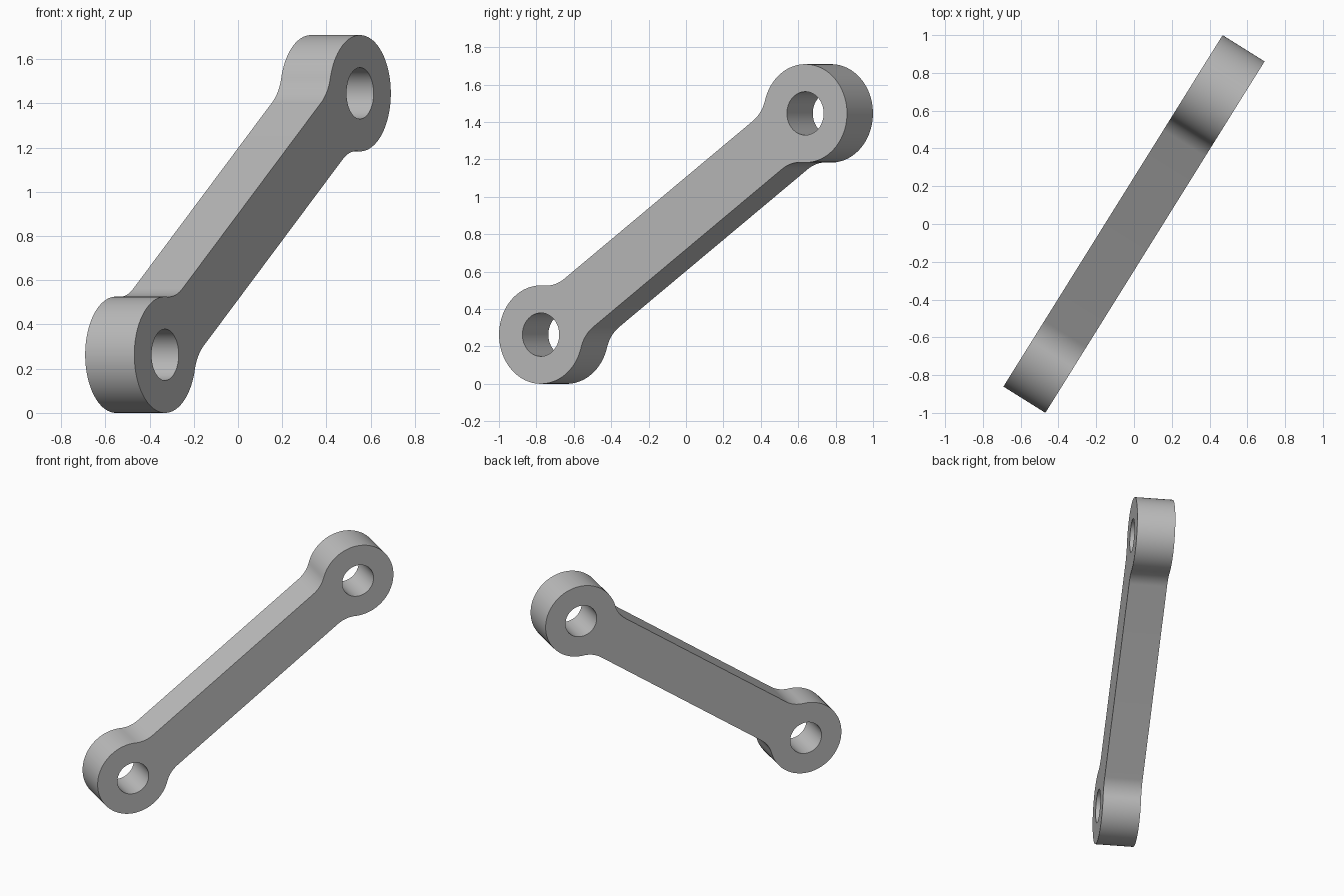
import bpy, bmesh
from math import sin, cos, asin, sqrt, pi, radians
from mathutils import Matrix, Vector

cube = bpy.data.objects.get("Cube")
if cube:
    bpy.data.objects.remove(cube)

EYE_R, HOLE_R, BAR_H, FILLET = 0.263, 0.116, 0.158, 0.2
LOW = Vector((-0.441, -0.707, 0.263))
HIGH = Vector((0.441, 0.707, 1.446))
THICK = 0.262
half = (HIGH - LOW).length / 2


def arc(cx, cy, r, a0, a1, n):
    return [(cx + r * cos(a0 + (a1 - a0) * i / n),
             cy + r * sin(a0 + (a1 - a0) * i / n)) for i in range(n + 1)]


# Half outline: lower fillet, eye and upper fillet of one end
t = asin((BAR_H + FILLET) / (EYE_R + FILLET))
d = sqrt((EYE_R + FILLET) ** 2 - (BAR_H + FILLET) ** 2)
fillet = arc(half - d, BAR_H + FILLET, FILLET, -pi / 2, -t, 12)
eye = arc(half, 0, EYE_R, pi - t, t - pi, 72)
end = fillet + eye[1:] + [(x, -y) for x, y in reversed(fillet[:-1])]
outline = end + [(-x, -y) for x, y in end]
holes = [arc(s * half, 0, HOLE_R, 0, 2 * pi, 64)[:-1] for s in (1, -1)]

# Filled, extruded profile with two pin holes
curve = bpy.data.curves.new("link_profile", 'CURVE')
curve.dimensions = '2D'
curve.fill_mode = 'BOTH'
curve.extrude = THICK / 2
for loop in [outline] + holes:
    spline = curve.splines.new('POLY')
    spline.points.add(len(loop) - 1)
    for p, (x, y) in zip(spline.points, loop):
        p.co = (x, y, 0, 1)
    spline.use_cyclic_u = True
link = bpy.data.objects.new("link_arm", curve)
bpy.context.collection.objects.link(link)
bpy.ops.object.select_all(action='DESELECT')
link.select_set(True)
bpy.context.view_layer.objects.active = link
bpy.ops.object.convert(target='MESH')
link = bpy.context.object
mesh = link.data

# Tilt the arm between its two eye centres
along = (HIGH - LOW).normalized()
side = Vector((along.y, -along.x, 0)).normalized()
up = side.cross(along)
turn = Matrix((along, up, side)).transposed().to_4x4()
bm = bmesh.new()
bm.from_mesh(mesh)
bmesh.ops.remove_doubles(bm, verts=bm.verts, dist=0.0001)
bmesh.ops.recalc_face_normals(bm, faces=bm.faces)
bmesh.ops.transform(bm, matrix=Matrix.Translation((LOW + HIGH) / 2) @ turn, verts=bm.verts)
bm.to_mesh(mesh)
bm.free()

# Plain grey metal
grey = bpy.data.materials.new("grey")
grey.use_nodes = True
colour = (0.5, 0.5, 0.5, 1)
grey.diffuse_color = colour
grey.node_tree.nodes["Principled BSDF"].inputs["Base Color"].default_value = colour
mesh.materials.clear()
mesh.materials.append(grey)
bpy.ops.object.shade_smooth_by_angle(angle=radians(30))
